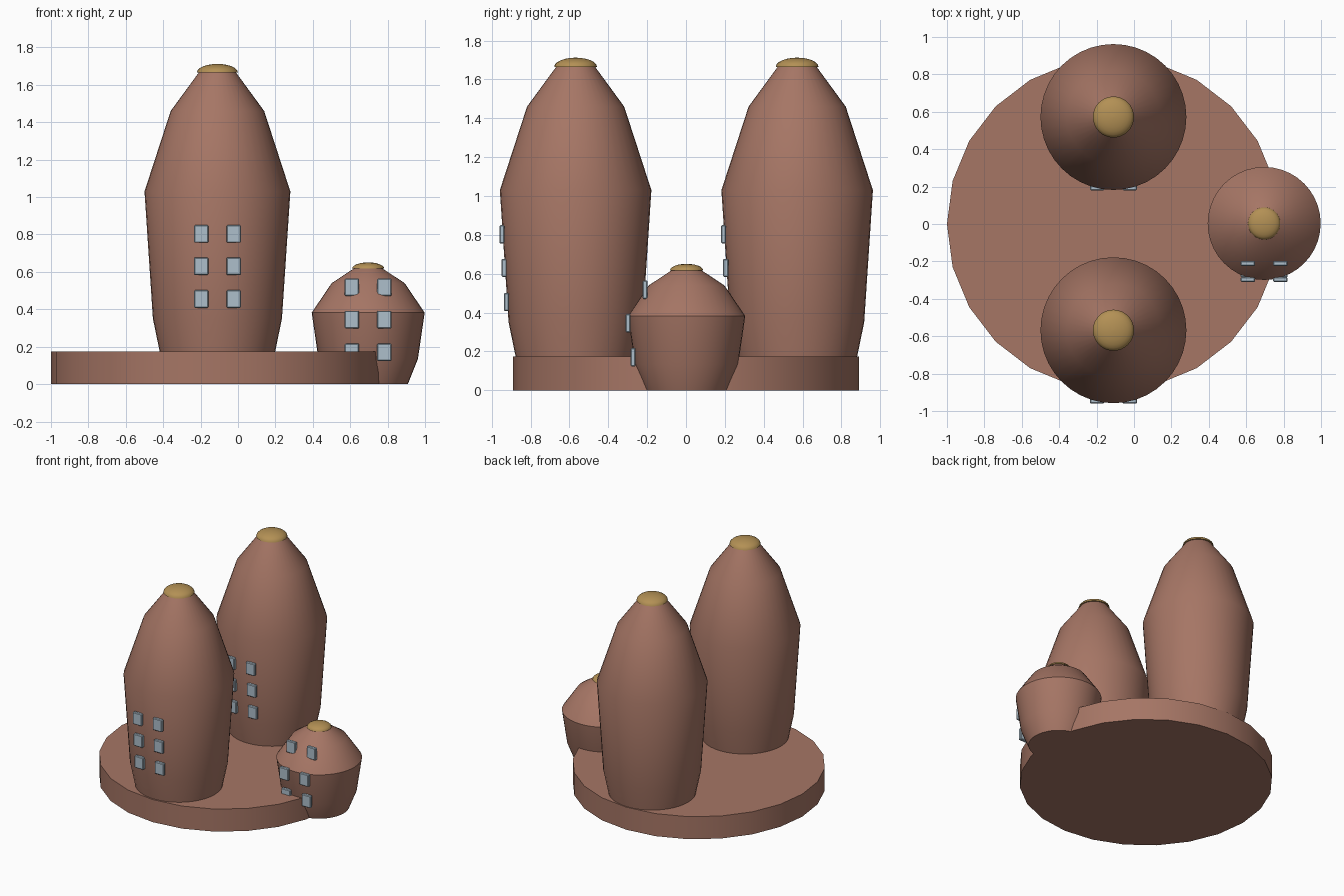
import bpy, bmesh, math

if "Cube" in bpy.data.objects:
    bpy.data.objects.remove(bpy.data.objects["Cube"])


def material(name, rgb):
    m = bpy.data.materials.new(name)
    m.diffuse_color = (*rgb, 1)
    m.use_nodes = True
    m.node_tree.nodes["Principled BSDF"].inputs["Base Color"].default_value = m.diffuse_color
    return m


CLAY = material("clay brown", (0.38, 0.18, 0.13))
GOLD = material("gold", (0.45, 0.28, 0.09))
GLASS = material("pale blue glass", (0.42, 0.52, 0.60))


def finish(name, bm, mat, loc, angle=30):
    bmesh.ops.recalc_face_normals(bm, faces=bm.faces)
    mesh = bpy.data.meshes.new(name)
    bm.to_mesh(mesh)
    bm.free()
    mesh.materials.append(mat)
    obj = bpy.data.objects.new(name, mesh)
    obj.location = loc
    bpy.context.collection.objects.link(obj)
    bpy.ops.object.select_all(action='DESELECT')
    obj.select_set(True)
    bpy.context.view_layer.objects.active = obj
    bpy.ops.object.shade_smooth_by_angle(angle=math.radians(angle))
    return obj


def lathe(name, profile, sides, mat, loc):
    """Closed solid of revolution from (radius, height) pairs."""
    bm = bmesh.new()
    rings = []
    for r, z in profile:
        rings.append([bm.verts.new((r * math.cos(math.tau * i / sides),
                                    r * math.sin(math.tau * i / sides), z))
                      for i in range(sides)])
    for a, b in zip(rings, rings[1:]):
        for i in range(sides):
            j = (i + 1) % sides
            bm.faces.new((a[i], a[j], b[j], b[i]))
    bm.faces.new(rings[0])
    bm.faces.new(rings[-1])
    return finish(name, bm, mat, loc)


def radius_at(profile, z):
    for (r0, z0), (r1, z1) in zip(profile, profile[1:]):
        if z0 <= z <= z1:
            return r0 + (r1 - r0) * (z - z0) / (z1 - z0)
    return profile[-1][0]


def window(name, loc):
    bm = bmesh.new()
    bmesh.ops.create_cube(bm, size=1)
    bmesh.ops.scale(bm, vec=(0.077, 0.026, 0.094), verts=bm.verts)
    bmesh.ops.bevel(bm, geom=bm.edges[:], offset=0.005, segments=1,
                    affect='EDGES')
    return finish(name, bm, GLASS, loc)


def tower(name, x, y, profile, cap_r, cap_h, window_heights):
    lathe(name, profile, 40, CLAY, (x, y, 0))
    # flattened dome on the tip
    dome = [(cap_r * math.cos(t), cap_h * math.sin(t))
            for t in [math.radians(d) for d in (0, 15, 30, 45, 60, 75, 88)]]
    lathe(name + "_cap", dome, 32, GOLD, (x, y, profile[-1][1]))
    # two columns of windows on the front
    for row, z in enumerate(window_heights):
        for side, dx in (("left", -0.087), ("right", 0.087)):
            window(f"{name}_window_{side}_{row + 1}",
                   (x + dx, y - radius_at(profile, z) - 0.004, z))


# round base slab
lathe("base", [(0.89, 0), (0.89, 0.175)], 24, CLAY, (-0.11, 0, 0))

# two tall towers and one small one
TALL = [(0.273, 0), (0.345, 0.35), (0.39, 1.03), (0.25, 1.46), (0.10, 1.665)]
SMALL = [(0.212, 0), (0.266, 0.135), (0.302, 0.382), (0.195, 0.54),
         (0.078, 0.617)]
for label, y in (("front", -0.568), ("back", 0.572)):
    tower(label + "_tower", -0.11, y, TALL, 0.11, 0.047, (0.455, 0.63, 0.803))
tower("small_tower", 0.696, 0.003, SMALL, 0.086, 0.034, (0.17, 0.345, 0.518))
